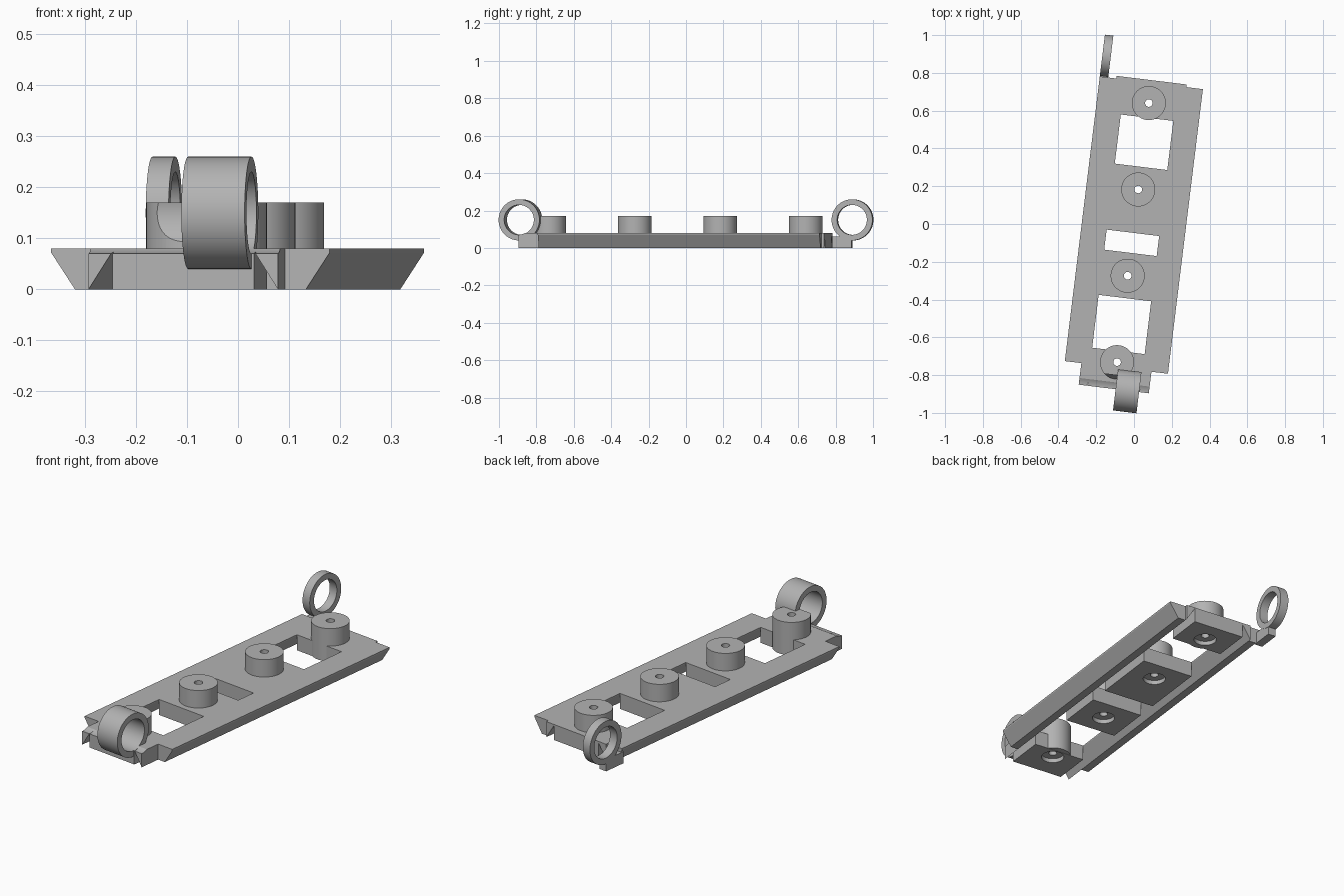
import bpy, bmesh, math
from mathutils import Matrix

if "Cube" in bpy.data.objects:
    bpy.data.objects.remove(bpy.data.objects["Cube"])

grey = bpy.data.materials.new("grey plastic")
grey.diffuse_color = (0.45, 0.45, 0.45, 1)
grey.use_nodes = True
grey.node_tree.nodes["Principled BSDF"].inputs["Base Color"].default_value = grey.diffuse_color
parts = []


def make(name, bm, keep=True):
    bmesh.ops.recalc_face_normals(bm, faces=bm.faces)
    me = bpy.data.meshes.new(name)
    bm.to_mesh(me)
    bm.free()
    ob = bpy.data.objects.new(name, me)
    bpy.context.collection.objects.link(ob)
    if keep:
        me.materials.append(grey)
        parts.append(ob)
    return ob


def prism(bm, profile, y0, y1):
    """Extrude an (x, z) profile along y."""
    f = bm.faces.new([bm.verts.new((x, y0, z)) for x, z in profile])
    r = bmesh.ops.extrude_face_region(bm, geom=[f])
    vs = [v for v in r["geom"] if isinstance(v, bmesh.types.BMVert)]
    bmesh.ops.translate(bm, vec=(0, y1 - y0, 0), verts=vs)


def box(bm, x0, x1, y0, y1, z0, z1):
    prism(bm, [(x0, z0), (x1, z0), (x1, z1), (x0, z1)], y0, y1)


def cylinder(name, r, a, b, c0, c1, axis, keep=True):
    """Cylinder from c0 to c1; (a, b) is (x, y) for axis Z, (y, z) for axis X."""
    mid = (c0 + c1) / 2
    if axis == "Z":
        m = Matrix.Translation((a, b, mid))
    else:
        m = Matrix.Translation((mid, a, b)) @ Matrix.Rotation(math.pi / 2, 4, "Y")
    bm = bmesh.new()
    bmesh.ops.create_cone(bm, cap_ends=True, segments=64, radius1=r, radius2=r,
                          depth=c1 - c0, matrix=m)
    return make(name, bm, keep)


def cut(ob, cutter):
    mod = ob.modifiers.new("cut", "BOOLEAN")
    mod.operation = "DIFFERENCE"
    mod.solver = "EXACT"
    mod.object = cutter
    bpy.context.view_layer.objects.active = ob
    bpy.ops.object.modifier_apply(modifier=mod.name)


BOSS_Y = [-0.737, -0.276, 0.184, 0.645]
PADS = [(-0.88, -0.677), (-0.395, -0.154), (-0.047, 0.305), (0.567, 0.767)]
HINGE_Y, HINGE_Z = -0.883, 0.15

# side rails: bevelled outside, undercut inside, with narrow end tips
rail = [(0.14, 0.08), (0.275, 0.08), (0.275, 0.072), (0.228, 0), (0.187, 0), (0.14, 0.074)]
tip = [(0.14, 0.08), (0.187, 0.08), (0.187, 0), (0.14, 0.074)]
rails, tips = [], []
for s, side in ((1, "right"), (-1, "left")):
    bm = bmesh.new()
    prism(bm, [(s * x, z) for x, z in rail], -0.765, 0.753)
    make(side + "_rail", bm)
    for y0, y1, end in ((-0.88, -0.765, "front"), (0.753, 0.767, "back")):
        bm = bmesh.new()
        prism(bm, [(s * x, z) for x, z in tip], y0, y1)
        tips.append(make(f"{side}_{end}_tip", bm))

# cross pads with a raised boss, screw hole and counterbore
bosses, pads = [], []
for i, (y, (y0, y1)) in enumerate(zip(BOSS_Y, PADS)):
    bm = bmesh.new()
    box(bm, -0.14, 0.14, y0, y1, 0, 0.08)
    pads.append(make(f"pad_{i + 1}", bm))
    bosses.append(cylinder(f"boss_{i + 1}", 0.09, 0, y, 0.001, 0.17, "Z"))
    bore = cylinder("bore", 0.02, 0, y, -0.1, 0.3, "Z", False)
    recess = cylinder("recess", 0.055, 0, y, -0.1, 0.022, "Z", False)
    for ob in (pads[i], bosses[i]):
        cut(ob, bore)
        cut(ob, recess)
    bpy.data.objects.remove(bore)
    bpy.data.objects.remove(recess)

# hinge pin clearance through the front end
pin = cylinder("pin_clearance", 0.08, HINGE_Y, HINGE_Z, -0.4, 0.4, "X", False)
for ob in (pads[0], bosses[0], tips[0], tips[2]):
    cut(ob, pin)
bpy.data.objects.remove(pin)

# hinge rings: wide at the front, thin at the back
for name, y, x0, x1 in (("front_hinge_ring", HINGE_Y, 0.01, 0.135),
                        ("back_hinge_ring", 0.866, -0.275, -0.23)):
    ring = cylinder(name, 0.11, y, HINGE_Z, x0, x1, "X")
    hole = cylinder("hole", 0.08, y, HINGE_Z, x0 - 0.1, x1 + 0.1, "X", False)
    cut(ring, hole)
    bpy.data.objects.remove(hole)

# lug carrying the back ring
bm = bmesh.new()
box(bm, -0.274, -0.231, 0.74, 0.862, 0, 0.06)
make("back_lug", bm)

# shade, then turn the whole model
turn = Matrix.Rotation(math.radians(-7), 4, "Z")
for ob in parts:
    bpy.ops.object.select_all(action="DESELECT")
    ob.select_set(True)
    bpy.context.view_layer.objects.active = ob
    bpy.ops.object.shade_smooth_by_angle(angle=math.radians(30))
    ob.data.transform(turn)
